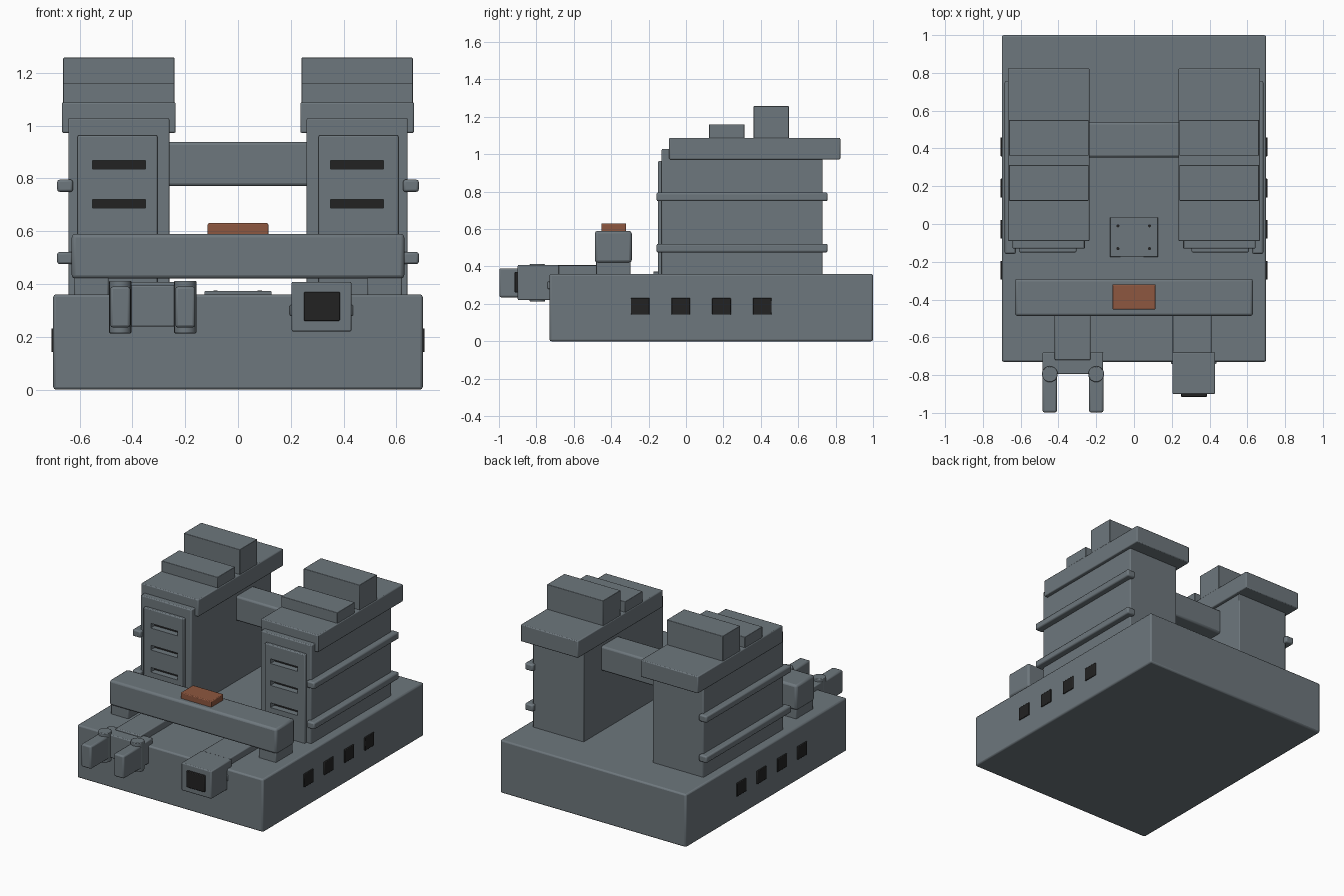
import bpy

cube = bpy.data.objects.get("Cube")
if cube:
    bpy.data.objects.remove(cube, do_unlink=True)


def material(name, rgb):
    m = bpy.data.materials.new(name)
    m.use_nodes = True
    m.diffuse_color = (*rgb, 1)
    m.node_tree.nodes["Principled BSDF"].inputs["Base Color"].default_value = (*rgb, 1)
    return m


GREY = material("slate grey", (0.155, 0.185, 0.205))
DARK = material("dark glass", (0.016, 0.016, 0.016))
RUST = material("rust orange", (0.27, 0.095, 0.05))


def finish(o, name, mat, bevel, segments=2):
    o.name = name
    o.data.materials.append(mat)
    if bevel:
        b = o.modifiers.new("soft edges", "BEVEL")
        b.width, b.segments, b.limit_method = bevel, segments, "ANGLE"
        bpy.ops.object.shade_smooth_by_angle()
    return o


def box(name, x, y, z, mat=GREY, bevel=0.006):
    """Box from (min, max) pairs along each axis."""
    mid = [(a + b) / 2 for a, b in (x, y, z)]
    bpy.ops.mesh.primitive_cube_add(size=1, location=mid)
    o = bpy.context.object
    o.scale = [abs(b - a) for a, b in (x, y, z)]
    bpy.ops.object.transform_apply(location=False, rotation=False, scale=True)
    return finish(o, name, mat, bevel)


def disc(name, x, y, z, radius, mat=GREY, bevel=0.0):
    bpy.ops.mesh.primitive_cylinder_add(
        vertices=20, radius=radius, depth=z[1] - z[0], location=(x, y, sum(z) / 2))
    return finish(bpy.context.object, name, mat, bevel)


def cut(o, cutter):
    m = o.modifiers.new("slot", "BOOLEAN")
    m.operation, m.object, m.solver = "DIFFERENCE", cutter, "EXACT"


# Chassis with a floor hatch
box("base", (-0.7, 0.7), (-0.73, 1.0), (0, 0.36), bevel=0.01)
box("floor_hatch", (-0.127, 0.127), (-0.175, 0.035), (0.35, 0.373), bevel=0.003)
for x in (-0.085, 0.082):
    for y in (-0.13, -0.01):
        disc("hatch_bolt", x, y, (0.37, 0.376), 0.008, DARK)

# Mirrored towers and side windows
for side, s in (("left", 1), ("right", -1)):
    def sx(a, b):
        return tuple(sorted((s * a, s * b)))

    for y in (-0.245, -0.028, 0.19, 0.408):
        box(side + "_side_window", sx(0.69, 0.707), (y - 0.05, y + 0.05),
            (0.142, 0.232), DARK, 0.004)

    tower = box(side + "_tower", sx(0.26, 0.643), (-0.13, 0.73), (0.35, 1.028))
    panel = box(side + "_front_panel", sx(0.305, 0.608), (-0.15, -0.12), (0.35, 0.963))
    for z in (0.552, 0.703, 0.852):
        cutter = box(side + "_slot_cutter", sx(0.35, 0.552), (-0.2, -0.1),
                     (z - 0.016, z + 0.016), DARK, 0)
        cutter.hide_render = True
        cutter.hide_set(True)
        cut(tower, cutter)
        cut(panel, cutter)
        box(side + "_slot_back", sx(0.35, 0.552), (-0.108, -0.1),
            (z - 0.016, z + 0.016), DARK, 0)

    for z in (0.498, 0.772):
        box(side + "_side_rib", sx(0.625, 0.685), (-0.158, 0.757),
            (z - 0.023, z + 0.023), bevel=0.009)

    box(side + "_tower_cap", sx(0.236, 0.667), (-0.09, 0.825), (0.972, 1.088))
    box(side + "_low_block", sx(0.24, 0.662), (0.123, 0.312), (1.08, 1.16), bevel=0.003)
    box(side + "_high_block", sx(0.24, 0.662), (0.362, 0.55), (1.08, 1.257), bevel=0.003)
    box(side + "_bar_leg", sx(0.49, 0.622), (-0.48, -0.297), (0.35, 0.45))

# Crossbeam, front bar and its lamp
box("crossbeam", (-0.28, 0.28), (0.353, 0.538), (0.77, 0.938), bevel=0.012)
box("front_bar", (-0.63, 0.63), (-0.487, -0.29), (0.42, 0.59), bevel=0.014)
box("lamp", (-0.115, 0.115), (-0.452, -0.32), (0.58, 0.63), RUST, 0.005)

# Gripper arm
box("gripper_arm", (-0.42, -0.23), (-0.72, -0.3), (0.24, 0.407))
box("gripper_palm", (-0.485, -0.163), (-0.795, -0.68), (0.238, 0.395))
for side, x in (("right", -0.446), ("left", -0.2)):
    box(side + "_finger", (x - 0.038, x + 0.038), (-0.998, -0.77), (0.235, 0.39), bevel=0.01)
    disc(side + "_finger_hinge", x, -0.795, (0.213, 0.412), 0.042, GREY, 0.004)

# Camera arm
box("camera_arm", (0.205, 0.41), (-0.72, -0.3), (0.28, 0.405))
box("camera_hinge", (0.196, 0.436), (-0.74, -0.645), (0.28, 0.32), bevel=0.004)
box("camera_body", (0.203, 0.43), (-0.9, -0.68), (0.22, 0.408))
box("camera_lens", (0.25, 0.386), (-0.916, -0.89), (0.26, 0.37), DARK, 0.004)
